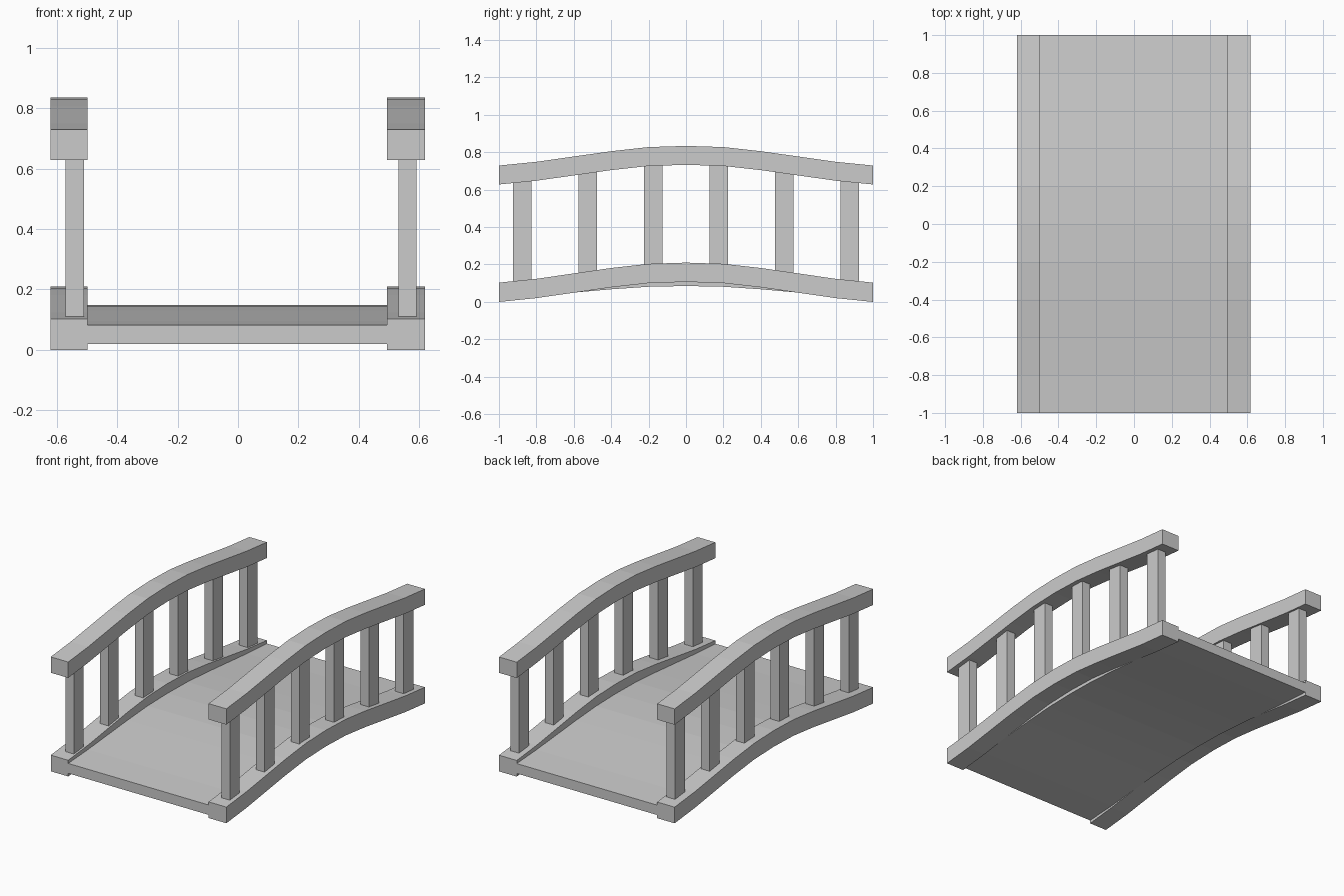
import bpy, bmesh

if "Cube" in bpy.data.objects:
    bpy.data.objects.remove(bpy.data.objects["Cube"])

# Arch shape: height fraction (1 at centre, 0 at the ends) every 0.2 along y
RISE = [1.0, 0.94, 0.73, 0.46, 0.19, 0.0]
YS = [i * 0.2 for i in range(-5, 6)]


def arch(y):
    t = min(abs(y) / 0.2, 4.9999)
    i = int(t)
    return RISE[i] + (RISE[i + 1] - RISE[i]) * (t - i)


def sweep(name, x0, x1, ys, bottom, top):
    """Box strip along y whose underside and top follow given functions."""
    bm = bmesh.new()
    rings = [[bm.verts.new(p) for p in ((x0, y, bottom(y)), (x1, y, bottom(y)),
                                        (x1, y, top(y)), (x0, y, top(y)))] for y in ys]
    for a, b in zip(rings, rings[1:]):
        for k in range(4):
            n = (k + 1) % 4
            bm.faces.new((a[k], a[n], b[n], b[k]))
    bm.faces.new(rings[0])
    bm.faces.new(rings[-1][::-1])
    bmesh.ops.recalc_face_normals(bm, faces=bm.faces)
    me = bpy.data.meshes.new(name)
    bm.to_mesh(me)
    bm.free()
    ob = bpy.data.objects.new(name, me)
    bpy.context.collection.objects.link(ob)
    return ob


def curve(base, rise):
    return lambda y: base + rise * arch(y)


# Walking deck, with a shallower arch
sweep("deck", -0.497, 0.493, YS, curve(0.02, 0.065), curve(0.083, 0.065))

# Each side: lower beam, handrail and six posts
for side, x0, x1, px in (("left", -0.62, -0.497, -0.54), ("right", 0.493, 0.618, 0.56)):
    sweep(side + "_beam", x0, x1, YS, curve(0.0, 0.107), curve(0.103, 0.107))
    sweep(side + "_handrail", x0, x1, YS, curve(0.628, 0.105), curve(0.729, 0.105))
    for i in range(6):
        y = -0.875 + 0.35 * i
        sweep(f"{side}_post_{i + 1}", px - 0.03, px + 0.03, (y - 0.05, y + 0.05),
              curve(0.095, 0.107), curve(0.635, 0.105))
